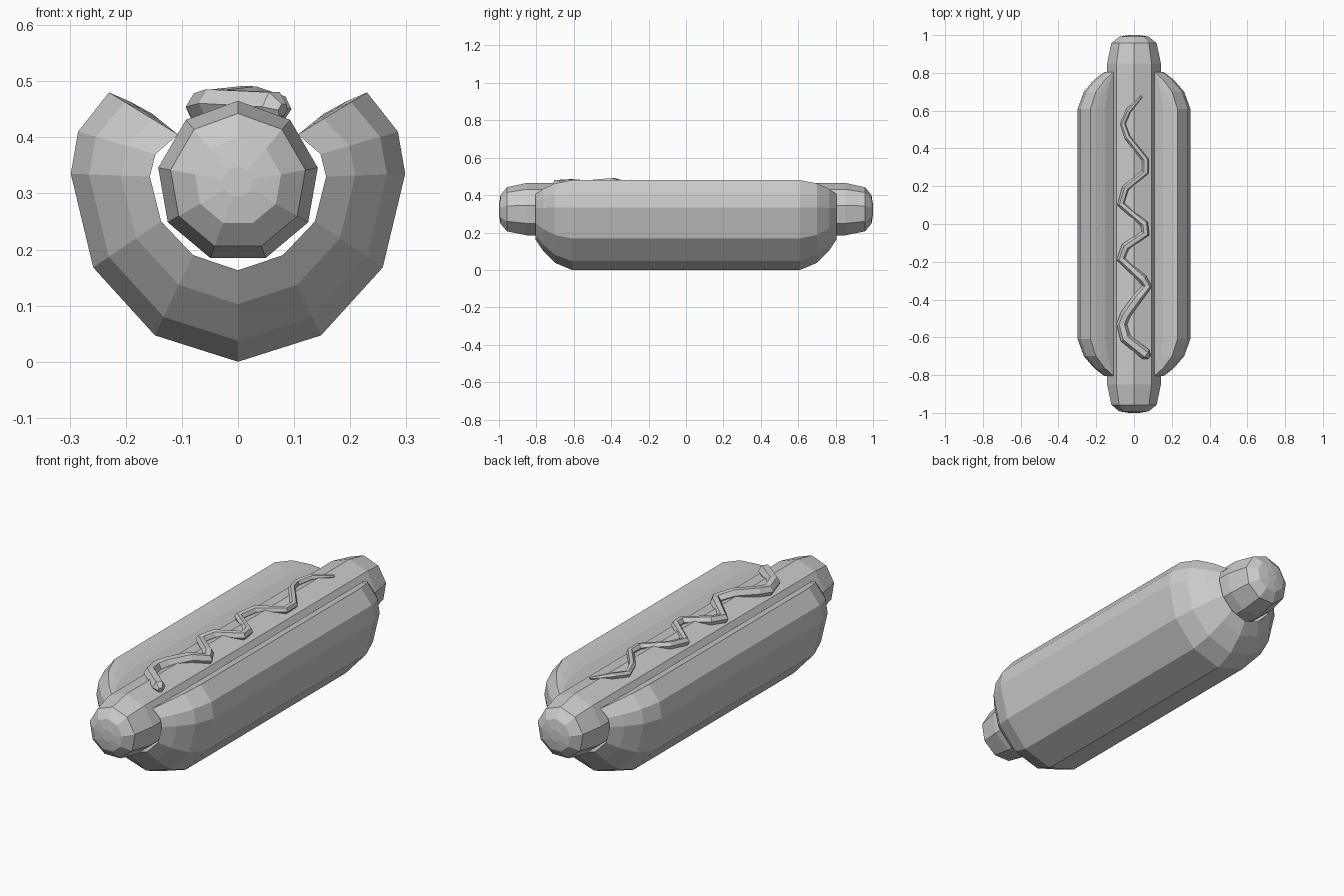
import bpy, bmesh
from math import sin, cos, tau
from mathutils import Vector

if "Cube" in bpy.data.objects:
    bpy.data.objects.remove(bpy.data.objects["Cube"])


def loft(name, rings, closed=False, caps=False):
    """Skin a list of equal-length vertex rings."""
    bm = bmesh.new()
    rows = [[bm.verts.new(p) for p in r] for r in rings]
    n = len(rows[0])
    for a, b in zip(rows, rows[1:]):
        for i in range(n if closed else n - 1):
            j = (i + 1) % n
            bm.faces.new((a[i], a[j], b[j], b[i]))
    if caps:
        bm.faces.new(rows[0])
        bm.faces.new(rows[-1])
    bmesh.ops.remove_doubles(bm, verts=bm.verts, dist=0.0005)
    bmesh.ops.recalc_face_normals(bm, faces=bm.faces)
    me = bpy.data.meshes.new(name)
    bm.to_mesh(me)
    bm.free()
    ob = bpy.data.objects.new(name, me)
    bpy.context.collection.objects.link(ob)
    return ob


# Sausage: nine-sided with rounded ends
ends = [(1.0, 0.028), (0.992, 0.078), (0.957, 0.122), (0.85, 0.1444)]
stations = [(-y, r) for y, r in ends] + ends[::-1]
loft("sausage",
     [[(r * sin(tau * i / 9), y, 0.3206 + r * cos(tau * i / 9)) for i in range(9)]
      for y, r in stations], closed=True, caps=True)

# Bun: right half of a U section, its outside closing onto the channel at the ends
outer = [(0, 0), (0.148, 0.047), (0.258, 0.168), (0.298, 0.335), (0.285, 0.41),
         (0.23, 0.48), (0.193, 0.464), (0.153, 0.442)]
channel = [(0, 0.163), (0.08, 0.19), (0.137, 0.25), (0.157, 0.33), (0.147, 0.37),
           (0.107, 0.405)]
target = channel + [channel[-1]] * 2


def bun_section(y, t):
    pts = [Vector(o).lerp(Vector(c), t) for o, c in zip(outer, target)]
    pts += [Vector(c) for c in reversed(channel)]
    return [(p.x, y, p.y) for p in pts]


taper = [(0.805, 1), (0.765, 0.63), (0.70, 0.23), (0.61, 0)]
bun = loft("bun", [bun_section(-y, t) for y, t in taper] +
           [bun_section(y, t) for y, t in reversed(taper)])
mirror = bun.modifiers.new("mirror", 'MIRROR')
mirror.use_clip = True

# Mustard: zigzag tube following the sausage top, thinning towards the back
path = [(0.062, -0.69), (-0.045, -0.605), (-0.065, -0.53), (-0.045, -0.48),
        (0.02, -0.39), (0.07, -0.33), (0.045, -0.29), (-0.07, -0.185),
        (-0.045, -0.12), (0.06, -0.05), (0.055, 0.0), (-0.07, 0.105),
        (-0.045, 0.19), (0.06, 0.275), (0.06, 0.34), (-0.035, 0.46),
        (-0.06, 0.53), (-0.03, 0.6), (0.04, 0.675)]
cu = bpy.data.curves.new("mustard", 'CURVE')
cu.dimensions = '3D'
cu.bevel_depth = 1.0
cu.bevel_resolution = 1
cu.use_fill_caps = True
sp = cu.splines.new('POLY')
sp.points.add(len(path))
sp.use_smooth = False
path = [(0.08, -0.705)] + path
for i, (p, (x, y)) in enumerate(zip(sp.points, path)):
    p.co = (x, y, 0.475 - 0.33 * abs(x), 1)
    p.radius = 0.013 if i == 0 else 0.006 if i == len(path) - 1 else 0.031 - 0.0009 * i
mustard = bpy.data.objects.new("mustard", cu)
bpy.context.collection.objects.link(mustard)
